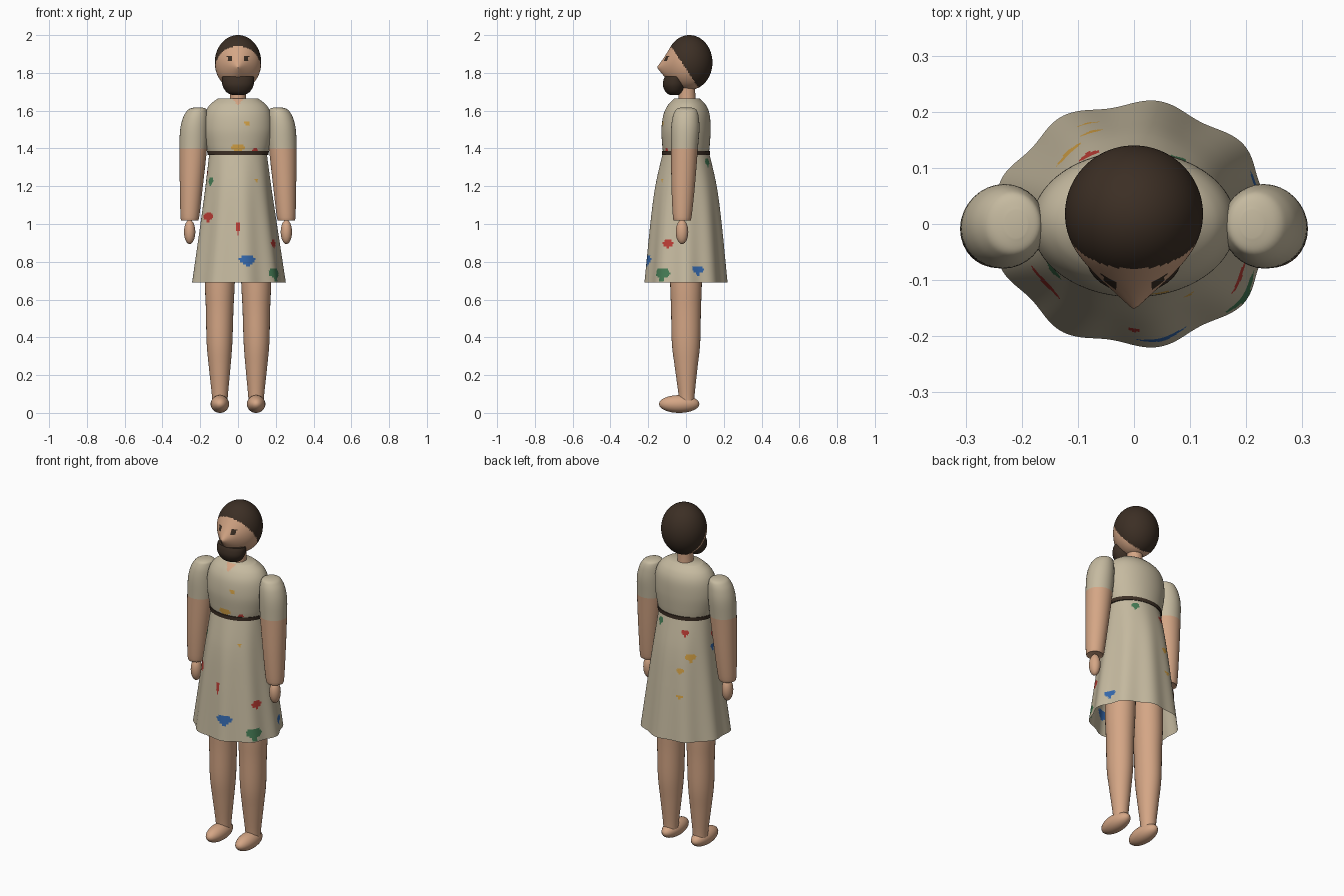
import bpy, bmesh, math
from mathutils import Vector

old = bpy.data.objects.get("Cube")
if old:
    bpy.data.objects.remove(old, do_unlink=True)

COLOURS = {
    "skin": (0.66, 0.38, 0.235), "cloth": (0.56, 0.49, 0.35), "hair": (0.045, 0.028, 0.018),
    "red": (0.5, 0.045, 0.035), "blue": (0.035, 0.14, 0.42),
    "green": (0.06, 0.2, 0.09), "yellow": (0.66, 0.36, 0.06),
}
NAMES = list(COLOURS)
MATS = []
for name, rgb in COLOURS.items():
    m = bpy.data.materials.new(name)
    m.use_nodes = True
    m.diffuse_color = (*rgb, 1)
    bsdf = m.node_tree.nodes["Principled BSDF"]
    bsdf.inputs["Base Color"].default_value = (*rgb, 1)
    bsdf.inputs["Roughness"].default_value = 0.8
    MATS.append(m)


def finish(name, bm, rule):
    """Turn a bmesh into a smooth object; rule is a colour name or a function of the face centre."""
    bmesh.ops.recalc_face_normals(bm, faces=bm.faces)
    mesh = bpy.data.meshes.new(name)
    for m in MATS:
        mesh.materials.append(m)
    for f in bm.faces:
        colour = rule(f.calc_center_median()) if callable(rule) else rule
        f.material_index = NAMES.index(colour)
    bm.to_mesh(mesh)
    bm.free()
    ob = bpy.data.objects.new(name, mesh)
    bpy.context.collection.objects.link(ob)
    bpy.ops.object.select_all(action="DESELECT")
    ob.select_set(True)
    bpy.context.view_layer.objects.active = ob
    bpy.ops.object.shade_smooth_by_angle(angle=math.radians(50))
    return ob


def spline(sections, steps):
    """Smooth curve through the cross-sections (z, cx, cy, rx, ry)."""
    out = []
    last = len(sections) - 1
    for i in range(last):
        a, b, c, d = (Vector(sections[min(max(k, 0), last)]) for k in range(i - 1, i + 3))
        for s in range(steps):
            t = s / steps
            out.append(b + (c - a) * (t / 2) + (a - b * 2.5 + c * 2 - d / 2) * t * t
                       + (b * 1.5 - a / 2 - c * 1.5 + d / 2) * t ** 3)
    return out + [Vector(sections[-1])]


def loft(name, sections, rule, segs=32, steps=4, caps=True, flute=0.0):
    """Stack elliptical rings; flute ripples the outline towards the first ring."""
    bm = bmesh.new()
    rings = spline(sections, steps)
    rows = []
    for i, (z, cx, cy, rx, ry) in enumerate(rings):
        amount = flute * (1 - i / (len(rings) - 1))
        row = []
        for k in range(segs):
            a = math.tau * k / segs
            r = 1 + amount * math.cos(9 * a)
            row.append(bm.verts.new((cx + rx * r * math.cos(a), cy + ry * r * math.sin(a), z)))
        rows.append(row)
    for lo, hi in zip(rows, rows[1:]):
        for k in range(segs):
            n = (k + 1) % segs
            bm.faces.new((lo[k], lo[n], hi[n], hi[k]))
    if caps:
        bm.faces.new(rows[0][::-1])
        bm.faces.new(rows[-1])
    return finish(name, bm, rule)


def ball(name, centre, radii, rule, u=24, v=16, shape=None):
    bm = bmesh.new()
    bmesh.ops.create_uvsphere(bm, u_segments=u, v_segments=v, radius=1)
    for p in bm.verts:
        p.co = Vector(c + r * q for c, r, q in zip(centre, radii, p.co))
        if shape:
            shape(p.co)
    return finish(name, bm, rule)


# Paint splashes: colour, angle around the body, height, half width, half height
SPLASHES = [
    ("green", 210, 1.23, .02, .018), ("red", 214, 1.04, .04, .02), ("red", 270, .985, .012, .025),
    ("red", 333, .895, .03, .02), ("blue", 284, .81, .045, .022), ("green", 327, .74, .045, .027),
    ("blue", 16, .76, .033, .02), ("green", 53, 1.33, .022, .018), ("red", 123, 1.30, .02, .015),
    ("red", 187, 1.27, .02, .018), ("blue", 180, 1.2, .014, .014), ("yellow", 133, 1.165, .03, .018),
    ("yellow", 115, 1.09, .022, .013), ("yellow", 115, .945, .018, .01), ("yellow", 308, 1.235, .01, .008),
    ("yellow", 292, 1.535, .014, .012), ("yellow", 270, 1.405, .035, .018), ("red", 312, 1.392, .015, .012),
]


def dress_colour(c):
    # Bare skin at the small neckline notch
    if c.y < 0 and c.z > 1.63 and abs(c.x) < (c.z - 1.625) * 0.75:
        return "skin"
    angle, radius = math.atan2(c.y, c.x), math.hypot(c.x, c.y)
    for colour, deg, z, w, h in SPLASHES:
        turn = (angle - math.radians(deg) + math.pi) % math.tau - math.pi
        across, up = turn * radius / w, (c.z - z) / h
        blot = across ** 2 + up ** 2 < 1
        drip = abs(across) < 0.28 and -1.6 < up < 0
        if blot or drip:
            return colour
    return "cloth"


# Dress: open fluted skirt, bodice and waist band
loft("skirt", [(.69, 0, 0, .246, .216), (1.0, 0, 0, .202, .187), (1.2, 0, 0, .174, .162),
               (1.375, 0, 0, .152, .123)], dress_colour, segs=198, steps=30, caps=False, flute=.03)
loft("bodice", [(1.365, 0, 0, .156, .12), (1.42, 0, 0, .17, .126), (1.5, 0, 0, .182, .13),
                (1.58, 0, .003, .175, .122), (1.63, 0, .005, .15, .1), (1.665, 0, .005, .105, .066)],
     dress_colour, segs=144, steps=8)
loft("waist_band", [(1.365, 0, 0, .161, .128), (1.386, 0, 0, .164, .128)], "hair", segs=64, steps=1)

# Neck
loft("neck", [(1.62, 0, .005, .046, .048), (1.69, 0, .005, .042, .044), (1.78, 0, .005, .042, .044)], "skin")


# Head: sphere drawn forward into a pointed nose, with painted hair and eyes
def pull_nose(co):
    if co.y < 0.018:
        dz = co.z - 1.83
        r = math.hypot(co.x, dz if dz > 0 else dz * 0.6)
        co.y -= 0.052 * max(0, 1 - r / 0.11) ** 2


def head_colour(c):
    if c.y > -0.085 + (1.95 - c.z) * 0.66:
        return "hair"
    if abs(abs(c.x) - 0.045) < 0.012 and abs(c.z - 1.877) < 0.012:
        return "hair"
    return "skin"


ball("head", (0, .018, 1.855), (.123, .122, .145), head_colour, u=96, v=64, shape=pull_nose)
loft("beard", [(1.683, 0, -.062, .03, .022), (1.697, 0, -.062, .06, .044), (1.73, 0, -.062, .081, .06),
               (1.76, 0, -.06, .085, .06), (1.78, 0, -.057, .083, .055)], "hair")

# Limbs, one set per side
for side, s in (("left", 1), ("right", -1)):
    loft(side + "_arm",
         [(1.02, s * .256, -.02, .04, .04), (1.035, s * .255, -.02, .049, .049),
          (1.2, s * .247, -.015, .061, .062), (1.4, s * .237, -.008, .073, .071),
          (1.5, s * .232, -.004, .074, .075), (1.56, s * .225, -.002, .067, .07),
          (1.595, s * .218, 0, .055, .06), (1.61, s * .213, 0, .043, .048), (1.617, s * .21, 0, .02, .025)],
         lambda c: "cloth" if c.z > 1.4 else "skin", steps=5)
    ball(side + "_hand", (s * .256, -.021, .958), (.03, .033, .064), "skin")
    loft(side + "_leg",
         [(.05, s * .096, .003, .04, .041), (.1, s * .096, .003, .043, .043), (.24, s * .097, .001, .057, .06),
          (.37, s * .098, 0, .068, .075), (.55, s * .097, 0, .073, .079), (.69, s * .096, 0, .079, .084),
          (1.0, s * .09, 0, .083, .088)], "skin")
    ball(side + "_foot", (s * .096, -.036, .047), (.049, .107, .047), "skin")
